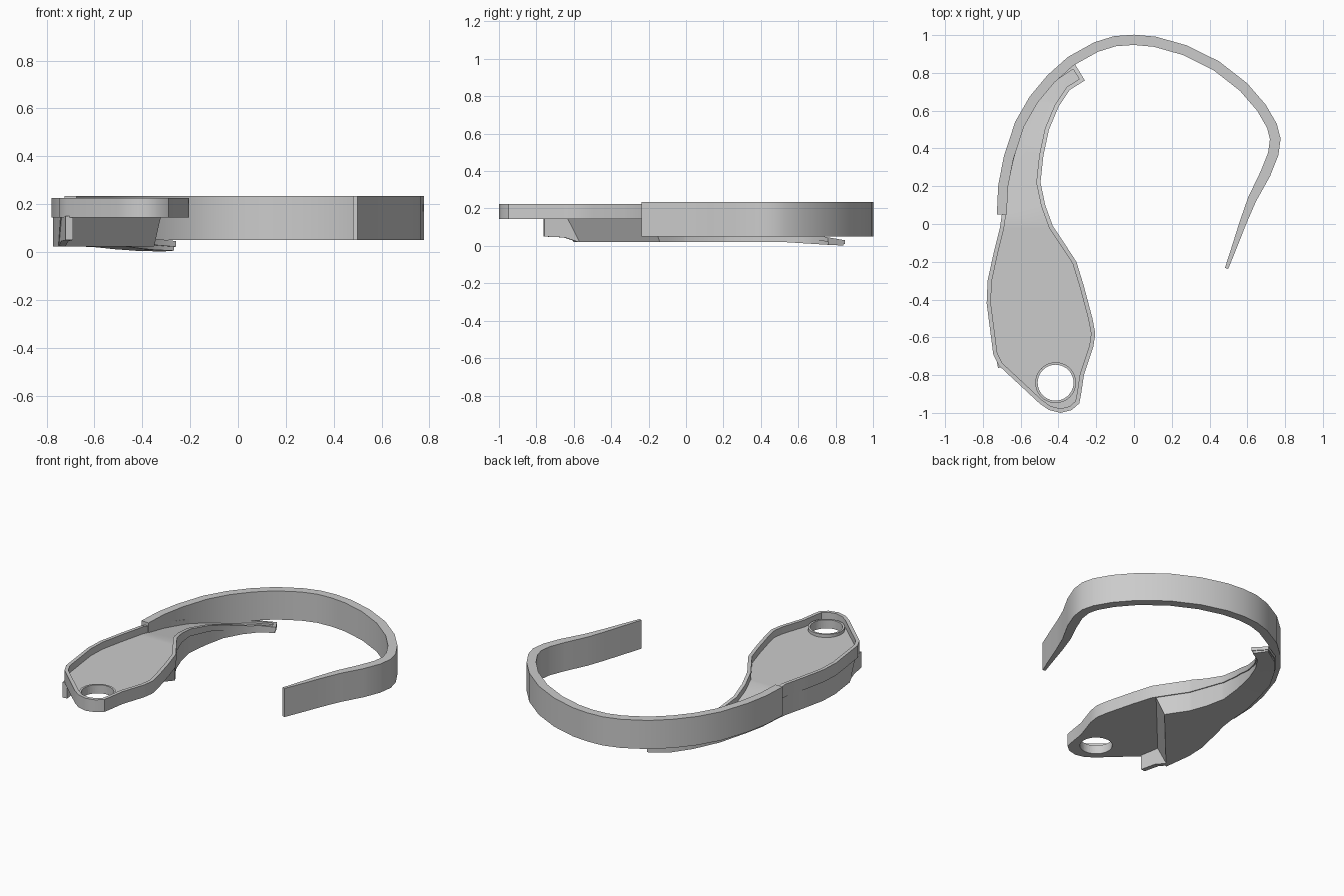
import bpy, bmesh, math
from mathutils import Vector

if "Cube" in bpy.data.objects:
    bpy.data.objects.remove(bpy.data.objects["Cube"])

grey = bpy.data.materials.new("light_grey")
grey.use_nodes = True
grey.diffuse_color = (0.6, 0.6, 0.6, 1)
grey.node_tree.nodes["Principled BSDF"].inputs["Base Color"].default_value = (0.6, 0.6, 0.6, 1)


def finish(name, bm, angle=30):
    bmesh.ops.recalc_face_normals(bm, faces=bm.faces)
    mesh = bpy.data.meshes.new(name)
    bm.to_mesh(mesh)
    bm.free()
    ob = bpy.data.objects.new(name, mesh)
    bpy.context.collection.objects.link(ob)
    mesh.materials.append(grey)
    bpy.ops.object.select_all(action="DESELECT")
    ob.select_set(True)
    bpy.context.view_layer.objects.active = ob
    bpy.ops.object.shade_smooth_by_angle(angle=math.radians(angle))
    return ob


def interp(table, t):
    for (a, u), (b, v) in zip(table, table[1:]):
        if t <= b:
            return u + (v - u) * max(0, t - a) / (b - a)
    return table[-1][1]


def offset(points, dist, closed=True):
    """Shift a path to its left by dist, mitred at the corners."""
    n, out = len(points), []
    for i, p in enumerate(points):
        a = points[i - 1] if closed or i else None
        b = points[(i + 1) % n] if closed or i < n - 1 else None
        d1 = (p - a).normalized() if a else (b - p).normalized()
        d2 = (b - p).normalized() if b else d1
        n1, n2 = Vector((-d1.y, d1.x)), Vector((-d2.y, d2.x))
        m = (n1 + n2).normalized()
        d = dist[i] if isinstance(dist, list) else dist
        out.append(p + m * d / max(0.6, m.dot(n1)))
    return out


def ring(bm, pts, z):
    return [bm.verts.new((p[0], p[1], z)) for p in pts]


def walls(bm, a, b):
    for i in range(len(a)):
        j = (i + 1) % len(a)
        bm.faces.new((a[i], a[j], b[j], b[i]))


def slice_y(bm):
    for y in (0, 0.2, 0.4, 0.65):
        bmesh.ops.bisect_plane(bm, geom=bm.verts[:] + bm.edges[:] + bm.faces[:],
                               plane_co=(0, y, 0), plane_no=(0, 1, 0))


# Height rules along the length
def top_z(y):
    return interp([(0, 0.225), (0.4, 0.14), (0.65, 0.065), (0.85, 0.03)], y)


def floor_z(y):
    return top_z(y) - interp([(0, 0.045), (0.85, 0.01)], y)


def under_z(y):
    return min(0.145, floor_z(y) - 0.01)


def base_z(y):
    return interp([(0.5, 0.022), (0.82, 0.002)], y)


# Plan outline, counter-clockwise
plan = [Vector(p) for p in [
    (-.70, .05), (-.71, -.02), (-.74, -.14), (-.775, -.3), (-.78, -.42), (-.745, -.69),
    (-.715, -.75), (-.5, -.95), (-.45, -.985), (-.39, -1), (-.33, -.985), (-.29, -.95),
    (-.28, -.9), (-.265, -.8), (-.215, -.65), (-.205, -.58), (-.22, -.5), (-.265, -.33),
    (-.305, -.2), (-.37, -.1), (-.43, -.01), (-.47, .1), (-.495, .22), (-.48, .36),
    (-.45, .5), (-.4, .62), (-.34, .71), (-.26, .76), (-.315, .85), (-.43, .775),
    (-.52, .67), (-.61, .52), (-.66, .34), (-.69, .2)]]

# Shallow tray with a raised rim
bm = bmesh.new()
inner = offset(plan, 0.022)
levels = [ring(bm, plan, 0), ring(bm, plan, 2), ring(bm, inner, 2), ring(bm, inner, 1)]
for a, b in zip(levels, levels[1:]):
    walls(bm, a, b)
bm.faces.new(levels[0])
bm.faces.new(levels[3])
slice_y(bm)
for v in bm.verts:
    v.co.z = (under_z, floor_z, top_z)[round(v.co.z)](v.co.y)
tray = finish("tray", bm)

# Round hole through the tray
hole = (-0.415, -0.84)
bpy.ops.mesh.primitive_cylinder_add(vertices=40, radius=0.095, depth=1, location=(*hole, 0))
cutter = bpy.context.object
cutter.hide_render = True
mod = tray.modifiers.new("hole", "BOOLEAN")
mod.object, mod.solver = cutter, "EXACT"
bpy.context.view_layer.objects.active = tray
bpy.ops.object.modifier_apply(modifier="hole")
bpy.data.objects.remove(cutter)

# Raised lip around the hole
bm = bmesh.new()
circle = [Vector((math.cos(i * math.tau / 40), math.sin(i * math.tau / 40))) for i in range(40)]
loops = [ring(bm, [c * r + Vector(hole) for c in circle], z)
         for r, z in ((0.095, 0.15), (0.095, 0.2), (0.108, 0.2), (0.108, 0.15))]
for a, b in zip(loops, loops[1:] + loops[:1]):
    walls(bm, a, b)
finish("hole_lip", bm)

# Deep body below the tray, cut off by a slanted front step
bm = bmesh.new()
outline = offset(plan, 0.006)
low, high = ring(bm, outline, 0), ring(bm, outline, 1)
walls(bm, low, high)
bm.faces.new(low)
bm.faces.new(high)
slice_y(bm)
for v in bm.verts:
    v.co.z = under_z(v.co.y) + 0.004 if v.co.z > 0.5 else base_z(v.co.y)
cut = bmesh.ops.bisect_plane(bm, geom=bm.verts[:] + bm.edges[:] + bm.faces[:],
                             plane_co=(-0.75, -0.6, 0.02), plane_no=(0.756, -0.655, -0.4),
                             clear_outer=True)
edges = [e for e in cut["geom_cut"] if isinstance(e, bmesh.types.BMEdge)]
bmesh.ops.holes_fill(bm, edges=edges)
finish("lower_body", bm)

# Small fin that carries the outer wall forward under the tray
bm = bmesh.new()
profile = [(0, 0.15), (0, 0.05), (0.11, 0.045), (0.18, 0.022), (0.24, 0.022), (0.24, 0.15)]
start, along, side = Vector((-.72, -.762)), Vector((-.17, .985)), Vector((.985, .17))
sides = []
for d in (0, 0.03):
    pts = [(start + along * t + side * d, z) for t, z in profile]
    sides.append([bm.verts.new((p.x, p.y, z)) for p, z in pts])
    bm.faces.new(sides[-1])
walls(bm, *sides)
finish("outer_fin", bm)

# Curved hook band, tapering to its free end
path = [Vector(p) for p in [
    (-.7, .05), (-.693, .2), (-.664, .35), (-.605, .53), (-.53, .66), (-.44, .768),
    (-.335, .862), (-.2, .937), (-.1, .968), (0, .975), (.11, .965), (.27, .92),
    (.435, .838), (.58, .725), (.675, .615), (.73, .52), (.748, .45), (.737, .37),
    (.695, .265), (.625, .13), (.578, .01), (.532, -.12), (.49, -.235)]]
half = [interp([(0, 0.026), (18, 0.028), (22, 0.009)], i) for i in range(len(path))]
left = offset(path, half, closed=False)
right = offset(path, [-h for h in half], closed=False)
bm = bmesh.new()
rows = [ring(bm, p, z) for p, z in ((left, .05), (right, .05), (right, .235), (left, .235))]
for a, b in zip(rows, rows[1:] + rows[:1]):
    for i in range(len(path) - 1):
        bm.faces.new((a[i], a[i + 1], b[i + 1], b[i]))
for i in (0, -1):
    bm.faces.new([r[i] for r in rows])
finish("hook_band", bm)
